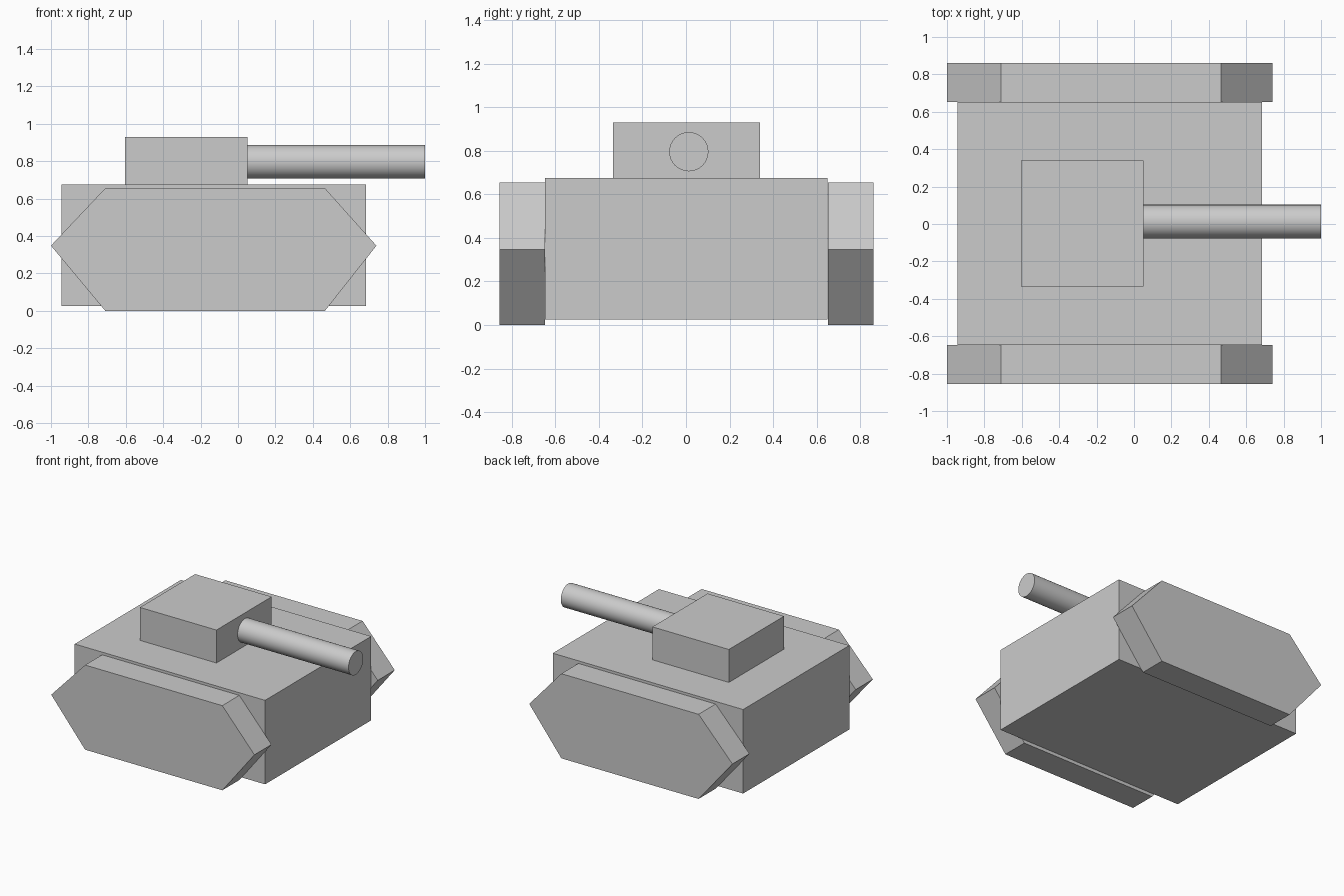
import bpy
import math

cube = bpy.data.objects.get("Cube")
if cube:
    bpy.data.objects.remove(cube, do_unlink=True)

grey = bpy.data.materials.new("plain grey")
grey.use_nodes = True
colour = (0.6, 0.6, 0.6, 1)
grey.diffuse_color = colour
grey.node_tree.nodes["Principled BSDF"].inputs["Base Color"].default_value = colour


def prism(name, profile, y0, y1):
    """Extrude an (x, z) profile, listed anticlockwise from the front, along y."""
    n = len(profile)
    verts = [(x, y, z) for y in (y0, y1) for x, z in profile]
    faces = [tuple(range(n)), tuple(reversed(range(n, 2 * n)))]
    faces += [(i, i + n, (i + 1) % n + n, (i + 1) % n) for i in range(n)]
    mesh = bpy.data.meshes.new(name)
    mesh.from_pydata(verts, [], faces)
    mesh.materials.append(grey)
    obj = bpy.data.objects.new(name, mesh)
    bpy.context.collection.objects.link(obj)
    return obj


def box(name, x0, x1, y0, y1, z0, z1):
    return prism(name, [(x0, z0), (x1, z0), (x1, z1), (x0, z1)], y0, y1)


# Hull and turret
box("hull", -0.945, 0.685, -0.647, 0.651, 0.025, 0.675)
box("turret", -0.605, 0.05, -0.335, 0.34, 0.675, 0.93)

# Hexagonal track blocks on both sides
track = [(-1, 0.35), (-0.71, 0.002), (0.465, 0.002),
         (0.74, 0.35), (0.465, 0.657), (-0.71, 0.657)]
track = [(x, max(0, z - 0.002)) for x, z in track]
prism("front_track", track, -0.856, -0.648)
prism("back_track", track, 0.652, 0.86)

# Gun barrel pointing along +x
bpy.ops.mesh.primitive_cylinder_add(
    vertices=32, radius=0.09, depth=0.95,
    location=(0.525, 0.013, 0.796), rotation=(0, math.pi / 2, 0))
barrel = bpy.context.object
barrel.name = "gun_barrel"
barrel.data.materials.append(grey)
bpy.ops.object.shade_smooth_by_angle(angle=math.radians(30))
